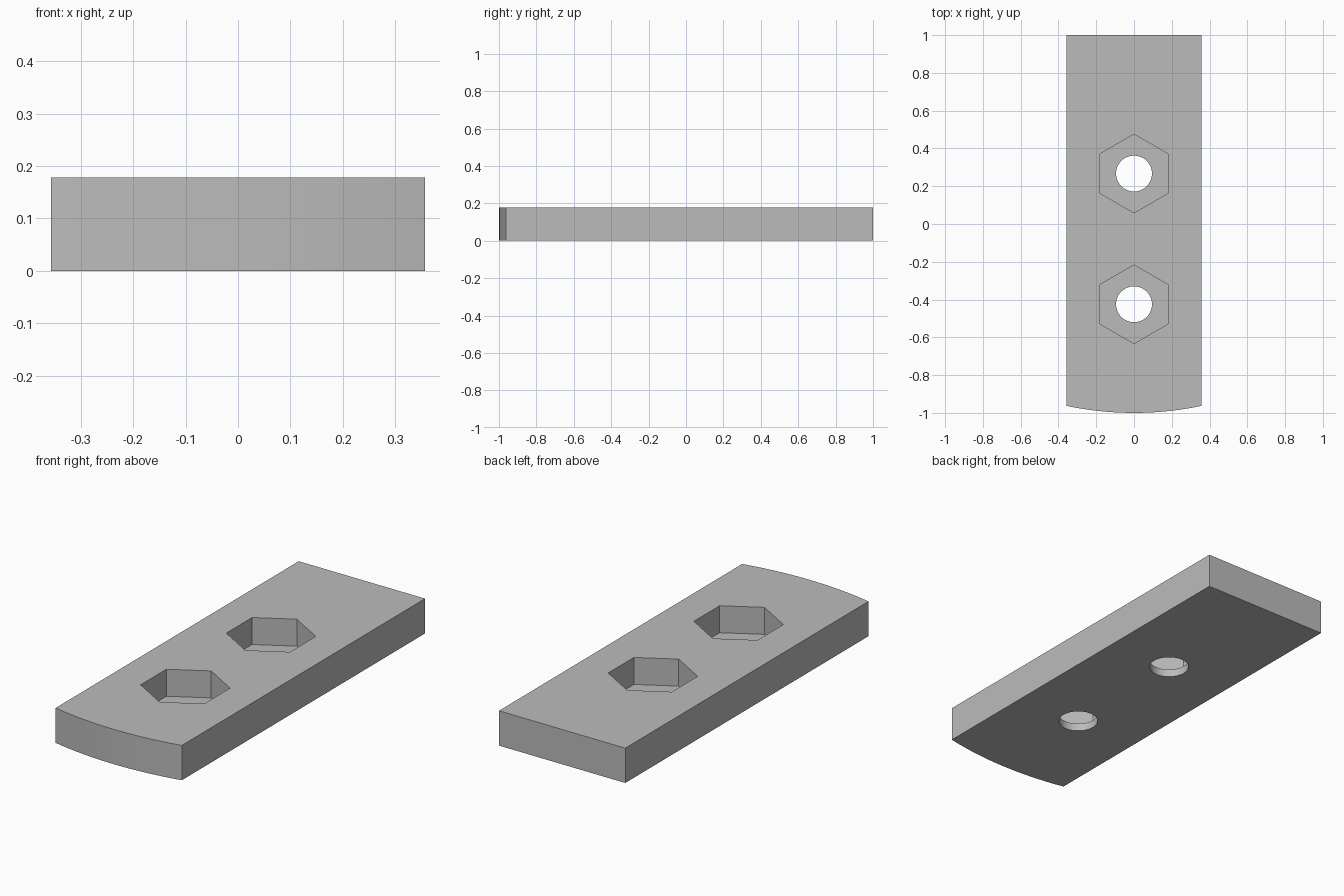
import bpy, bmesh, math

cube = bpy.data.objects.get("Cube")
if cube:
    bpy.data.objects.remove(cube, do_unlink=True)

HALF_W, THICK, FLOOR = 0.357, 0.178, 0.04
CORNER_Y, SAGITTA = -0.963, 0.037
HOLE_YS = (0.267, -0.425)

grey = bpy.data.materials.new("plain grey")
grey.use_nodes = True
colour = (0.5, 0.5, 0.5, 1)
grey.diffuse_color = colour
grey.node_tree.nodes["Principled BSDF"].inputs["Base Color"].default_value = colour


def prism(name, outline, z0, z1):
    """Extrude a closed outline straight up from z0 to z1."""
    bm = bmesh.new()
    face = bm.faces.new([bm.verts.new((x, y, z0)) for x, y in outline])
    top = bmesh.ops.extrude_face_region(bm, geom=[face])["geom"]
    moved = [v for v in top if isinstance(v, bmesh.types.BMVert)]
    bmesh.ops.translate(bm, verts=moved, vec=(0, 0, z1 - z0))
    bmesh.ops.recalc_face_normals(bm, faces=bm.faces)
    mesh = bpy.data.meshes.new(name)
    bm.to_mesh(mesh)
    bm.free()
    mesh.materials.append(grey)
    obj = bpy.data.objects.new(name, mesh)
    bpy.context.collection.objects.link(obj)
    return obj


def ring(radius, sides, y):
    """Regular polygon with a corner pointing along y."""
    return [(radius * math.sin(math.tau * i / sides),
             y + radius * math.cos(math.tau * i / sides)) for i in range(sides)]


# Slab: square back end, gently bowed front end
radius = (HALF_W ** 2 + SAGITTA ** 2) / (2 * SAGITTA)
sweep = math.asin(HALF_W / radius)
steps = 24
outline = [(HALF_W, 1), (-HALF_W, 1)]
for i in range(steps + 1):
    a = sweep * (2 * i / steps - 1)
    outline.append((radius * math.sin(a),
                    CORNER_Y - SAGITTA + radius * (1 - math.cos(a))))
plate = prism("plate", outline, 0, THICK)

# Hexagonal nut pockets and round through holes
cutters = []
for n, y in enumerate(HOLE_YS, 1):
    cutters.append(prism(f"nut_pocket_cutter_{n}", ring(0.208, 6, y), FLOOR, THICK + 0.1))
    cutters.append(prism(f"bolt_hole_cutter_{n}", ring(0.095, 48, y), -0.1, THICK + 0.05))
for cutter in cutters:
    cut = plate.modifiers.new(cutter.name, "BOOLEAN")
    cut.operation, cut.solver, cut.object = "DIFFERENCE", "EXACT", cutter

# Bake the cuts and drop the helpers
bpy.context.view_layer.objects.active = plate
plate.select_set(True)
for cutter in cutters:
    bpy.ops.object.modifier_apply(modifier=cutter.name)
for cutter in cutters:
    bpy.data.objects.remove(cutter, do_unlink=True)
bpy.ops.object.shade_smooth_by_angle(angle=math.radians(30))
